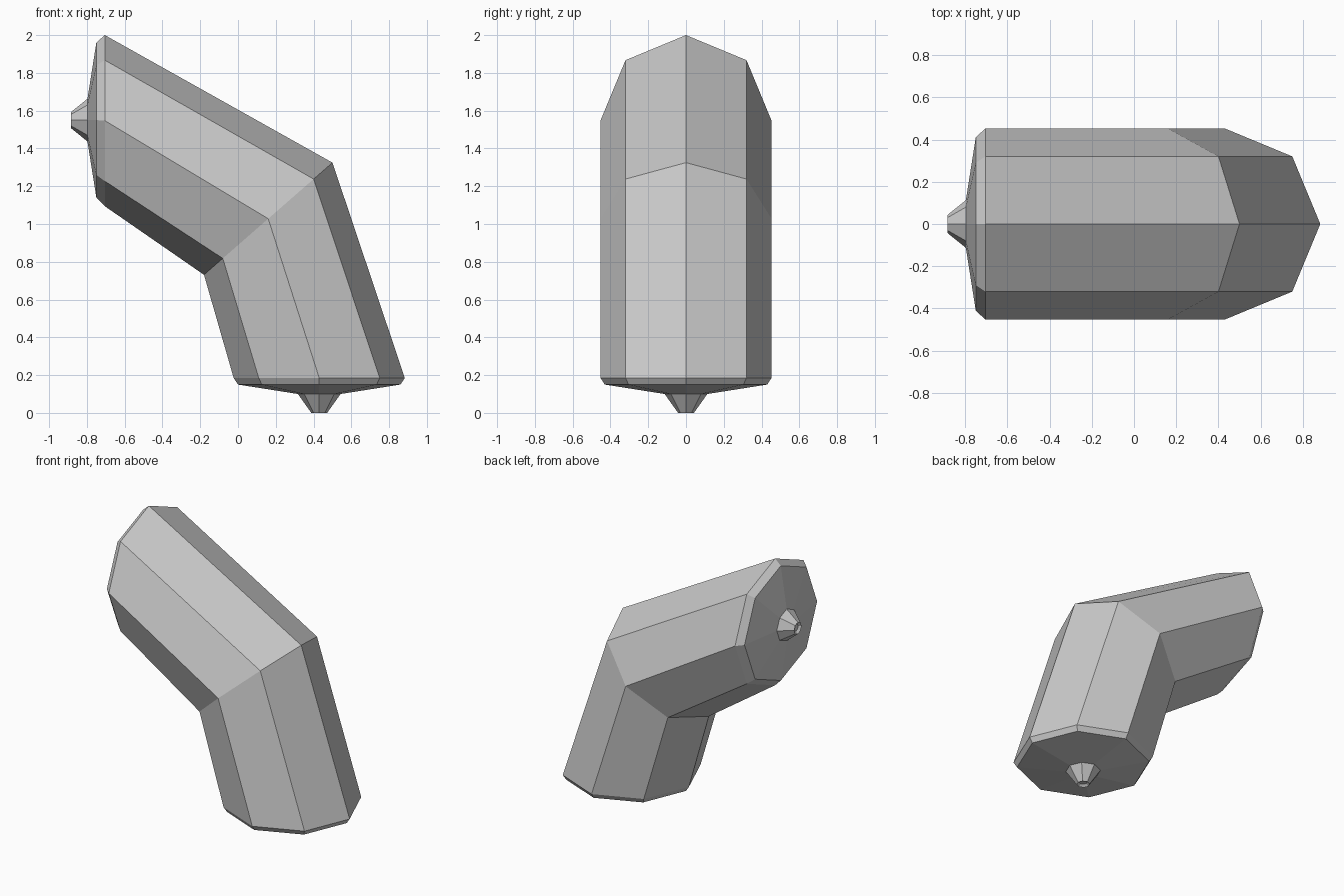
import bpy, bmesh, math
from mathutils import Vector

if "Cube" in bpy.data.objects:
    bpy.data.objects.remove(bpy.data.objects["Cube"])

SIDES = 8

# Each ring: centre (x, z) and the in-plane radius vector (x, z) toward the outer
# bend; last value is the radius along y. Order runs from lower tip to upper tip.
RINGS = [
    ((0.43, 0.015), (0.025, 0), 0.025),     # lower tip dimple
    ((0.43, 0.00), (0.042, 0), 0.042),      # lower tip rim
    ((0.43, 0.10), (0.113, 0), 0.113),      # lower nub base
    ((0.43, 0.15), (0.43, 0), 0.43),        # lower end chamfer
    ((0.43, 0.185), (0.453, 0), 0.453),     # lower end of tube
    ((0.16, 1.028), (0.34, 0.297), 0.453),  # mitred elbow
    ((-0.705, 1.547), (0, 0.453), 0.453),   # upper end of tube
    ((-0.75, 1.55), (0, 0.41), 0.41),       # upper end chamfer
    ((-0.797, 1.55), (0, 0.113), 0.113),    # upper nub base
    ((-0.885, 1.55), (0, 0.042), 0.042),    # upper tip rim
    ((-0.87, 1.55), (0, 0.025), 0.025),     # upper tip dimple
]


def add_ring(bm, centre, axis, ry):
    c = Vector((centre[0], 0, centre[1]))
    u = Vector((axis[0], 0, axis[1]))
    v = Vector((0, ry, 0))
    angles = [2 * math.pi * i / SIDES for i in range(SIDES)]
    return [bm.verts.new(c + u * math.cos(a) + v * math.sin(a)) for a in angles]


# Bent octagonal pipe with a nub on each end
bm = bmesh.new()
loops = [add_ring(bm, *r) for r in RINGS]
for a, b in zip(loops, loops[1:]):
    for i in range(SIDES):
        j = (i + 1) % SIDES
        bm.faces.new((a[i], a[j], b[j], b[i]))
bm.faces.new(loops[0][::-1])
bm.faces.new(loops[-1])
bmesh.ops.recalc_face_normals(bm, faces=bm.faces)

mesh = bpy.data.meshes.new("elbow_pipe")
bm.to_mesh(mesh)
bm.free()
bpy.context.collection.objects.link(bpy.data.objects.new("elbow_pipe", mesh))
